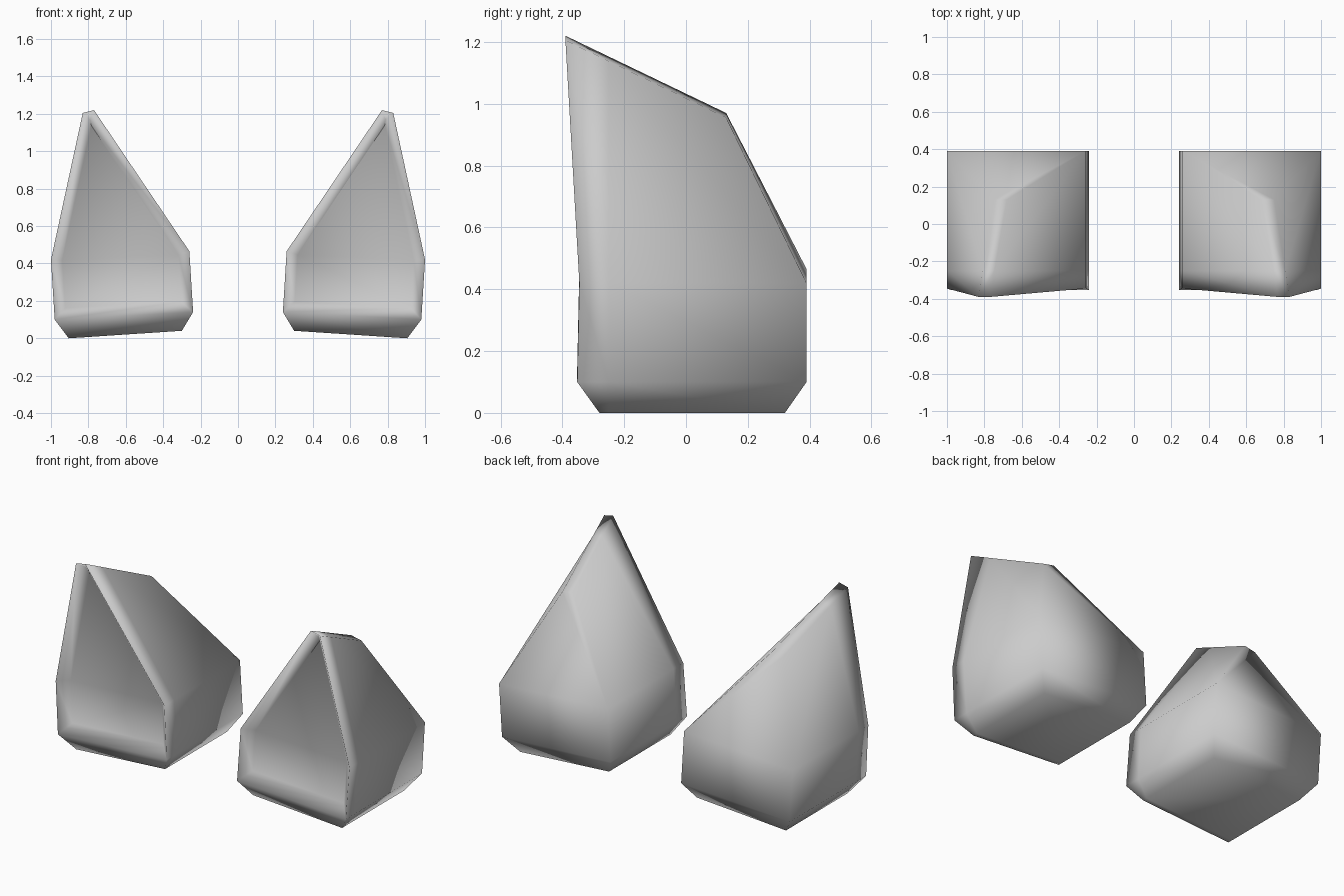
import bpy, bmesh

if "Cube" in bpy.data.objects:
    bpy.data.objects.remove(bpy.data.objects["Cube"])

# Cross rows running round the block: (inner x, inner z, outer x, outer z, y)
ROWS = [
    (0.77, 1.22, 0.83, 1.205, -0.39),   # front tip
    (0.26, 0.465, 1.00, 0.42, -0.345),  # front shoulders
    (0.24, 0.14, 0.98, 0.10, -0.352),   # front wall foot
    (0.30, 0.04, 0.905, 0.00, -0.28),   # base front
    (0.30, 0.04, 0.905, 0.00, 0.32),    # base back
    (0.24, 0.14, 0.98, 0.10, 0.39),     # back wall foot
    (0.26, 0.465, 1.00, 0.42, 0.39),    # back shoulders
    (0.68, 0.97, 0.75, 0.955, 0.13),    # ridge end
]


def pointed_block(name, side):
    bm = bmesh.new()
    inner = [bm.verts.new((side * r[0], r[4], r[1])) for r in ROWS]
    outer = [bm.verts.new((side * r[2], r[4], r[3])) for r in ROWS]
    n = len(ROWS)

    # Front, base, back and ridge band
    band = []
    for i in range(n):
        j = (i + 1) % n
        band.append(bm.faces.new((inner[i], outer[i], outer[j], inner[j])))

    # Roof slope, wall and bottom chamfer on each side
    for col in (inner, outer):
        for i in range(3):
            bm.faces.new((col[i], col[i + 1], col[n - 2 - i], col[n - 1 - i]))

    bmesh.ops.recalc_face_normals(bm, faces=bm.faces)

    # Shallow recessed front panel inside a rim
    bmesh.ops.inset_region(bm, faces=band[:2], thickness=0.06, depth=-0.06,
                           use_even_offset=True)

    # Support loop just behind the rim keeps its edge crisp
    shell = [f for f in bm.faces if max(v.co.y for v in f.verts) > -0.2]
    geom = shell + list({e for f in shell for e in f.edges}) + list({v for f in shell for v in f.verts})
    bmesh.ops.bisect_plane(bm, geom=geom, plane_co=(0, -0.25, 0), plane_no=(0, 1, 0))

    mesh = bpy.data.meshes.new(name)
    bm.to_mesh(mesh)
    bm.free()
    mesh.shade_smooth()
    bpy.context.collection.objects.link(bpy.data.objects.new(name, mesh))


pointed_block("right_pointed_block", 1)
pointed_block("left_pointed_block", -1)
